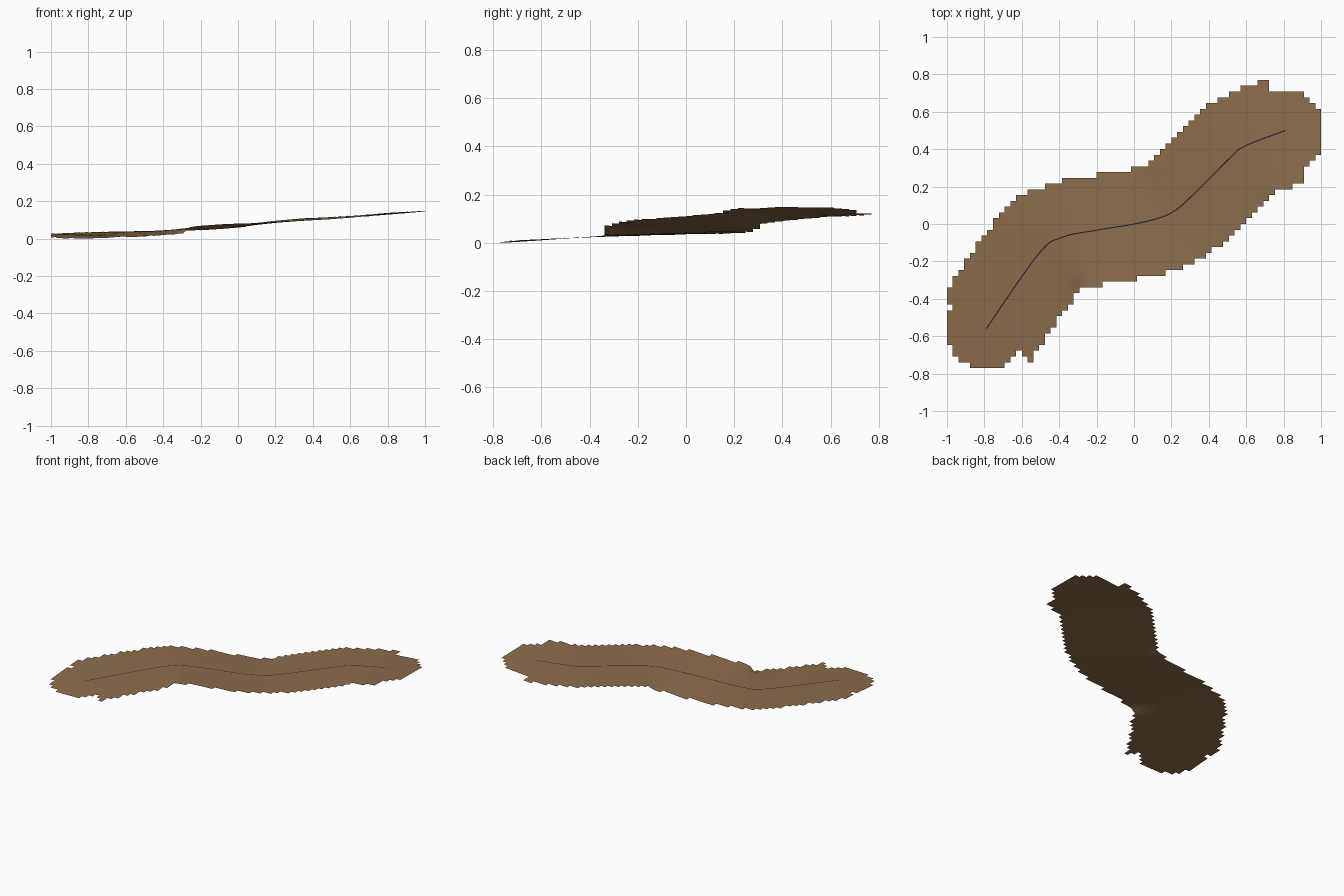
import bpy, bmesh
from mathutils import Vector
from mathutils.geometry import interpolate_bezier

if "Cube" in bpy.data.objects:
    bpy.data.objects.remove(bpy.data.objects["Cube"])

# Route stations: x, y, height on the centre line, cross tilt (left side up is positive)
STATIONS = [(-0.79, -0.56, .024, .008), (-0.51, -0.16, .040, .003),
            (-0.38, -0.07, .053, -.006), (-0.18, -0.03, .066, -.015),
            (0.05, 0.01, .078, -.013), (0.20, 0.06, .091, -.013),
            (0.32, 0.16, .103, -.010), (0.52, 0.36, .122, -.009),
            (0.60, 0.42, .128, -.010), (0.81, 0.50, .139, -.012)]
HALF_WIDTH, CAP_RADIUS, SLOPE = 0.292, 0.215, 0.07
NX, NY, LX, LY = 65, 50, 1.0, 0.77


def material(name, colour):
    m = bpy.data.materials.new(name)
    m.diffuse_color = (*colour, 1)
    m.use_nodes = True
    m.node_tree.nodes["Principled BSDF"].inputs["Base Color"].default_value = m.diffuse_color
    return m


def finish(bm, name, mat):
    me = bpy.data.meshes.new(name)
    bm.to_mesh(me)
    bm.free()
    me.materials.append(mat)
    ob = bpy.data.objects.new(name, me)
    bpy.context.collection.objects.link(ob)
    return ob


# Smooth centre line through the stations
def smooth_route(steps=12):
    p = [Vector(s) for s in STATIONS]
    out = []
    for i in range(len(p) - 1):
        a, b = p[i], p[i + 1]
        ta = (b - p[max(i - 1, 0)]) / 6
        tb = (p[min(i + 2, len(p) - 1)] - a) / 6
        for k in range(steps):
            t = k / steps
            out.append(a * (1 - t)**3 + (a + ta) * 3 * t * (1 - t)**2
                       + (b - tb) * 3 * t * t * (1 - t) + b * t**3)
    return out + [p[-1]]


route = smooth_route()


# Signed side offset, overshoot past the ends, and height at a point
def sample(x, y):
    i = min(range(len(route)), key=lambda k: (route[k][0] - x)**2 + (route[k][1] - y)**2)
    a, b = route[max(i - 1, 0)], route[min(i + 1, len(route) - 1)]
    d = Vector((b[0] - a[0], b[1] - a[1])).normalized()
    v = Vector((x - route[i][0], y - route[i][1]))
    side, along = d.x * v.y - d.y * v.x, d.dot(v)
    past = abs(along) if i in (0, len(route) - 1) and along * (1 if i else -1) > 0 else 0
    z = route[i][2] + along * SLOPE + route[i][3] * side / HALF_WIDTH
    inside = v.length < (CAP_RADIUS if past > 0.008 else HALF_WIDTH)
    return inside, z


# Ground strip: grid cells kept where they lie within reach of the route
bm = bmesh.new()
verts = {}


def corner(i, j):
    if (i, j) not in verts:
        x, y = -LX + 2 * LX * i / NX, -LY + 2 * LY * j / NY
        verts[i, j] = bm.verts.new((x, y, sample(x, y)[1]))
    return verts[i, j]


for i in range(NX):
    for j in range(NY):
        cx, cy = -LX + 2 * LX * (i + .5) / NX, -LY + 2 * LY * (j + .5) / NY
        if sample(cx, cy)[0]:
            f = bm.faces.new([corner(i, j), corner(i + 1, j),
                              corner(i + 1, j + 1), corner(i, j + 1)])
            f.smooth = True
for _ in range(4):
    bmesh.ops.smooth_vert(bm, verts=[v for v in bm.verts if not v.is_boundary],
                          factor=0.5, use_axis_z=True)
low = min(v.co.z for v in bm.verts)
for v in bm.verts:
    v.co.z -= low
finish(bm, "ground_strip", material("earth brown", (.26, .155, .072)))

# Thin dark centre line lying on the ground
bm = bmesh.new()
prev = None
for i, p in enumerate(route):
    a, b = route[max(i - 1, 0)], route[min(i + 1, len(route) - 1)]
    n = Vector((a[1] - b[1], b[0] - a[0], 0)).normalized() * 0.003
    c = Vector((p[0], p[1], p[2] - low + 0.002))
    row = [bm.verts.new(c + n), bm.verts.new(c - n)]
    if prev:
        bm.faces.new([prev[0], prev[1], row[1], row[0]])
    prev = row
finish(bm, "centre_line", material("dark slate", (.02, .02, .025)))
